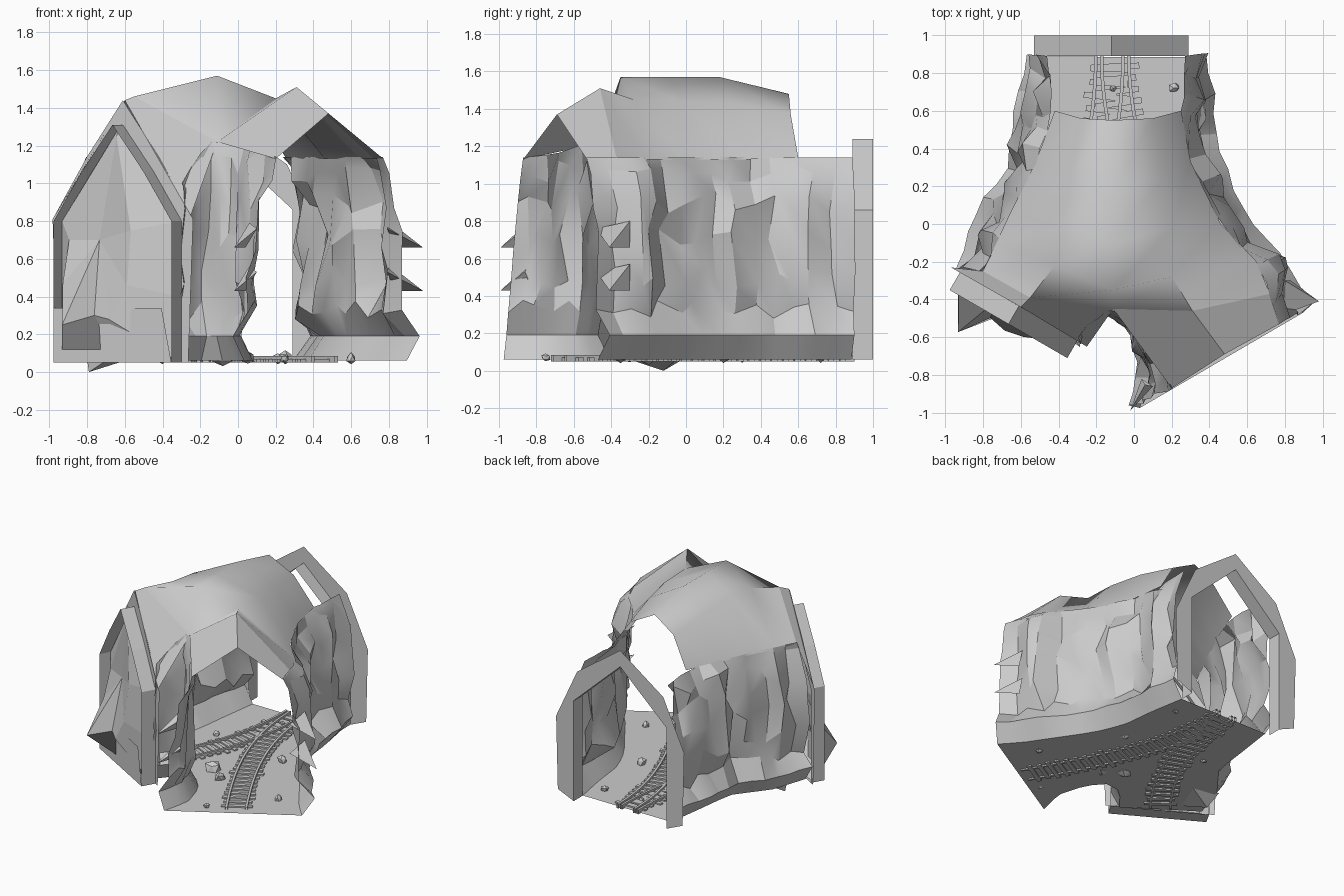
import bpy, bmesh, math, random
from mathutils import Vector as V
from mathutils.geometry import interpolate_bezier

if "Cube" in bpy.data.objects:
    bpy.data.objects.remove(bpy.data.objects["Cube"])

random.seed(7)


def make(name, verts, faces, smooth=None):
    me = bpy.data.meshes.new(name)
    me.from_pydata([tuple(v) for v in verts], [], faces)
    bm = bmesh.new()
    bm.from_mesh(me)
    bmesh.ops.recalc_face_normals(bm, faces=bm.faces)
    bm.to_mesh(me)
    bm.free()
    ob = bpy.data.objects.new(name, me)
    bpy.context.collection.objects.link(ob)
    if smooth:
        bpy.ops.object.select_all(action='DESELECT')
        ob.select_set(True)
        bpy.context.view_layer.objects.active = ob
        bpy.ops.object.shade_smooth_by_angle(angle=math.radians(smooth))
    return ob


def loft(name, rows, smooth=None):
    n = len(rows[0])
    faces = [(r * n + c, r * n + c + 1, (r + 1) * n + c + 1, (r + 1) * n + c)
             for r in range(len(rows) - 1) for c in range(n - 1)]
    return make(name, [p for row in rows for p in row], faces, smooth)


def resample(pts, n):
    pts = [V(p) for p in pts]
    acc = [0]
    for a, b in zip(pts, pts[1:]):
        acc.append(acc[-1] + (b - a).length)
    out = []
    for i in range(n):
        d = acc[-1] * i / (n - 1)
        k = 0
        while k < len(pts) - 2 and acc[k + 1] < d:
            k += 1
        out.append(pts[k].lerp(pts[k + 1], (d - acc[k]) / (acc[k + 1] - acc[k])))
    return out


# Rock walls: a profile swept along a base path and an eave path, with facets
# profile: height, blend from base to eave, outward offset, roughness
PROFILE = [(.06, 0, -.09, 0), (.19, 0, .0, .015), (.32, .2, -.05, .05), (.5, .3, .0, .065),
           (.7, .45, .0, .065), (.9, .65, .02, .06), (1.05, .85, .02, .05), (1.14, 1, 0, .015)]


def wall(name, base, eave, side, cols, k=1.0, tops=(1.14, 1.14, 1.14)):
    B, E = resample(base, cols), resample(eave, cols)
    H = resample([(i, 0, h) for i, h in enumerate(tops)], cols)
    ridge = [random.choice((-1, -.5, .2, 1)) for _ in range(cols)]
    rows = []
    for z, t, off, rough in PROFILE:
        row = []
        for i in range(cols):
            d = (B[min(i + 1, cols - 1)] - B[max(i - 1, 0)]).normalized()
            nrm = V((d.y, -d.x)) * side
            p = B[i].lerp(E[i], t) + nrm * k * (off + rough * (.5 * ridge[i] + random.uniform(-.7, .7)))
            if 0 < i < cols - 1:
                p += d * rough * k * random.uniform(-.6, .6)
            zz = z * (1 + (H[i].z / 1.14 - 1) * t) + (random.uniform(-.06, .06) if .02 < rough else 0)
            row.append((p.x, p.y, zz))
        rows.append(row)
    loft(name, rows, 25)
    return rows[0]


right_foot = wall("right_rock_wall",
                  [(.38, .9), (.43, .62), (.46, .35), (.55, .15), (.72, -.1), (.84, -.28), (.96, -.41)],
                  [(.27, .89), (.24, .6), (.3, .33), (.46, 0), (.65, -.22), (.77, -.53)], -1, 15)
left_foot = wall("left_rock_wall",
                 [(-.58, .9), (-.62, .62), (-.66, .3), (-.85, .06), (-.95, -.24)],
                 [(-.46, .89), (-.42, .6), (-.52, .33), (-.66, .05), (-.8, -.25)], 1, 13)
mid_foot = wall("middle_rock_wall",
                [(-.03, -.96), (.02, -.75), (-.04, -.55), (-.13, -.44), (-.22, -.52), (-.32, -.64)],
                [(.2, -.87), (.1, -.66), (.0, -.5), (-.11, -.45), (-.2, -.5), (-.3, -.6)], -1, 12, .7,
                (1.14, 1.16, 1.22, 1.22, 1.0))

# Cave floor closes the gap between the wall feet
outline = right_foot + mid_foot + left_foot[::-1]
bm = bmesh.new()
f = bm.faces.new([bm.verts.new(p) for p in outline])
bmesh.ops.triangulate(bm, faces=[f])
me = bpy.data.meshes.new("cave_floor")
bm.to_mesh(me)
bm.free()
bpy.context.collection.objects.link(bpy.data.objects.new("cave_floor", me))

# Forked vault: left and right halves share the ridge line and its steep drop
# to the crotch; each row runs eave, crest, ridge, crest, eave
roof = [
    [(.25, .6, 1.14), (.1, .56, 1.37), (-.11, .55, 1.48), (-.28, .56, 1.37), (-.42, .6, 1.14)],
    [(.3, .33, 1.13), (.15, .25, 1.43), (-.11, .18, 1.57), (-.34, .25, 1.44), (-.52, .33, 1.13)],
    [(.46, 0, 1.13), (.2, -.02, 1.44), (-.11, -.1, 1.57), (-.38, -.02, 1.48), (-.66, .05, 1.13)],
    [(.65, -.2, 1.13), (.2, -.28, 1.45), (-.11, -.35, 1.57), (-.42, -.22, 1.48), (-.73, -.1, 1.13)],
    [(.72, -.37, 1.13), (.31, -.46, 1.51), (-.11, -.45, 1.22), (-.55, -.39, 1.46), (-.8, -.25, 1.13)]]
loft("forked_roof", roof, 75)
loft("right_roof_mouth", [roof[4][:3], [(.77, -.53, 1.13), (.48, -.69, 1.37), (.2, -.87, 1.13)]], 60)
loft("left_roof_mouth", [roof[4][2:], [(-.25, -.65, .83), (-.6, -.44, 1.44), (-.97, -.23, .83)]], 60)


# Pointed portal frames: a flat ring plus a lining through the opening
def frame(name, origin, u, depth_dir, outer, inner, depth):
    o, u, d = V(origin), V(u), V(depth_dir)

    def put(pr, k):
        pts = [(-x, z) for x, z in pr] + [(x, z) for x, z in pr[-2::-1]]
        return [o + u * x + d * k + V((0, 0, z)) for x, z in pts]
    loft(name, [put(outer, 0), put(inner, 0), put(inner, depth)])


frame("back_portal", (-.12, 1, 0), (1, 0, 0), (0, -1, 0),
      [(.55, .12), (.565, .7), (.38, 1.1), (0, 1.37)],
      [(.41, .06), (.41, .86), (.2, 1.055), (0, 1.24)], .11)
LO, LU, LN = V((-.61, -.435, 0)), V((.866, -.5, 0)), V((-.5, -.866, 0))
frame("left_portal", LO, LU, LN,
      [(.4, .05), (.43, .81), (.22, 1.14), (0, 1.44)],
      [(.36, .05), (.36, .8), (.19, 1.06), (0, 1.31)], .11)

# Rock fall blocking the left portal, with one block jutting out low down
at = lambda a, d, z: LO + LU * a + LN * d + V((0, 0, z))
edge = [at(a, .02, z) for a, z in
        [(-.36, .05), (-.36, .45), (-.36, .8), (0, 1.31), (.36, .8), (.36, .4), (.36, .05), (0, .05)]]
mound = [at(*p) for p in [(-.21, .28, .25), (-.31, .1, .47), (-.3, .05, .7), (-.01, .05, 1.25),
                          (.1, .09, .75), (.1, .13, .46), (-.0, .15, .28), (-.1, .13, .3)]]
core = [at(-.12, .04, .7)]
n = 8
fs = [(i, (i + 1) % n, n + (i + 1) % n, n + i) for i in range(n)]
fs += [(n + i, n + (i + 1) % n, 2 * n) for i in range(n)]
make("rock_fall", edge + mound + core, fs)
make("portal_sill", [at(-.36, 0, .05), at(.36, 0, .05), at(.36, .11, .05), at(-.36, .11, .05),
                     at(-.36, .11, .34), at(.3, .11, .34)], [(0, 1, 2, 3), (3, 2, 5, 4)])


# Rock spikes sticking out of the wall ends
def spike(name, tip, a, b, c):
    make(name, [tip, a, b, c], [(0, 1, 2), (0, 2, 3), (0, 3, 1)])


for i, z in enumerate((.43, .66)):
    spike(f"right_spike_{i}", (.98, -.41, z), (.8, -.3, z + .14), (.79, -.48, z + .1), (.83, -.3, z))
    spike(f"middle_spike_{i}", (-.02, -.99, z), (.06, -.85, z + .13), (.1, -.86, z + .1), (.04, -.82, z))
spike("floor_shard", (-.79, -.12, 0), (-.7, -.3, .06), (-.6, -.05, .06), (-.8, .0, .07))


# Rail tracks: sweep two rails and lay sleepers along each branch
def sweep(name, path, w, z0, z1):
    rows = []
    for i, p in enumerate(path):
        d = (path[min(i + 1, len(path) - 1)] - path[max(i - 1, 0)]).normalized()
        s = V((d.y, -d.x, 0)) * w
        rows.append([p + sg * s + V((0, 0, z)) for sg, z in
                     ((-1, z0), (-1, z1), (1, z1), (1, z0), (-1, z0))])
    loft(name, rows)


def box(name, c, d, hl, hw, z0, z1):
    d = d.normalized()
    s = V((d.y, -d.x, 0))
    vs = [c + d * a * hl + s * b * hw + V((0, 0, z))
          for z in (z0, z1) for a, b in ((-1, -1), (1, -1), (1, 1), (-1, 1))]
    make(name, vs, [(0, 1, 2, 3), (4, 5, 6, 7), (0, 1, 5, 4), (1, 2, 6, 5), (2, 3, 7, 6), (3, 0, 4, 7)])


def track(tag, a, b, c, d, count):
    path = interpolate_bezier(V(a), V(b), V(c), V(d), count)
    for sg in (-1, 1):
        rail = []
        for i, p in enumerate(path):
            t = (path[min(i + 1, count - 1)] - path[max(i - 1, 0)]).normalized()
            rail.append(p + V((t.y, -t.x, 0)) * sg * .072)
        sweep(f"{tag}_rail_{sg}", rail, .009, .05, .085)
    for i in range(1, count - 1):
        box(f"{tag}_sleeper_{i}", path[i], path[i + 1] - path[i - 1], .016,
            .115 + random.uniform(-.015, .015), .05, .07)


track("right", (-.1, .9, 0), (-.1, .35, 0), (.15, -.15, 0), (.46, -.68, 0), 26)
track("left", (-.13, .9, 0), (-.13, .35, 0), (-.3, -.05, 0), (-.6, -.42, 0), 22)

# Loose stones on the floor
for i, (x, y, r) in enumerate([(.21, .72, .03), (.25, .2, .04), (-.11, .72, .02), (-.4, .3, .03),
                               (.05, -.3, .045), (-.08, -.2, .06), (.6, -.35, .03), (.25, -.75, .025)]):
    bpy.ops.mesh.primitive_ico_sphere_add(subdivisions=1, radius=r, location=(x, y, .06 + r * .4))
    st = bpy.context.object
    st.name = f"stone_{i}"
    for v in st.data.vertices:
        v.co *= random.uniform(.7, 1.15)
